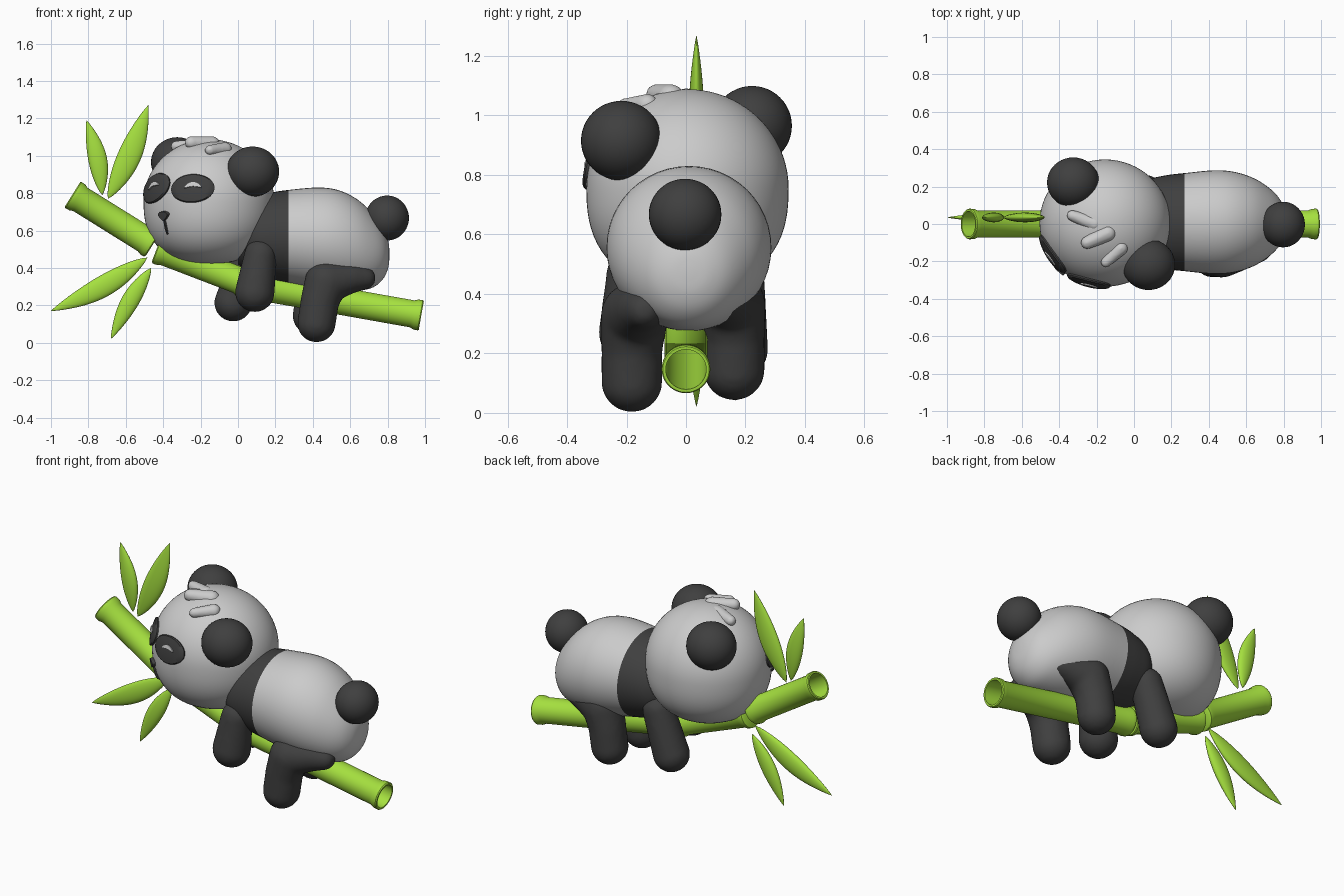
import bpy, bmesh
from math import sin, cos, pi, radians, sqrt
from mathutils import Vector, Matrix

if "Cube" in bpy.data.objects:
    bpy.data.objects.remove(bpy.data.objects["Cube"])


def material(name, rgb):
    m = bpy.data.materials.new(name)
    m.diffuse_color = (*rgb, 1)
    m.use_nodes = True
    m.node_tree.nodes["Principled BSDF"].inputs["Base Color"].default_value = m.diffuse_color
    return m


BLACK = material("black_fur", (0.05, 0.05, 0.05))
GREEN = material("bamboo_green", (0.38, 0.75, 0.05))


def finish(name, bm, mat=None, angle=40):
    bmesh.ops.recalc_face_normals(bm, faces=bm.faces)
    me = bpy.data.meshes.new(name)
    bm.to_mesh(me)
    bm.free()
    me.shade_smooth()
    me.set_sharp_from_angle(angle=radians(angle))
    if mat:
        me.materials.append(mat)
    ob = bpy.data.objects.new(name, me)
    bpy.context.collection.objects.link(ob)
    return ob


def loft(name, rings, mat=None, angle=40):
    bm = bmesh.new()
    vs = [[bm.verts.new(p) for p in r] for r in rings]
    n = len(vs[0])
    for a, b in zip(vs, vs[1:]):
        for i in range(n):
            bm.faces.new((a[i], a[(i + 1) % n], b[(i + 1) % n], b[i]))
    bm.faces.new(vs[0])
    bm.faces.new(vs[-1])
    return finish(name, bm, mat, angle)


def ball(name, centre, size, mat=None):
    bm = bmesh.new()
    bmesh.ops.create_uvsphere(bm, u_segments=40, v_segments=24, radius=1)
    bm.transform(Matrix.Translation(centre) @ Matrix.Diagonal((*size, 1)))
    return finish(name, bm, mat, 180)


def limb(name, pts, mat=None, voxel=0.014):
    """Chain of balls (x, y, z, radius) fused into one soft form."""
    bm = bmesh.new()
    for a, b in zip(pts, pts[1:]):
        for k in range(9):
            x, y, z, r = (p + (q - p) * k / 8 for p, q in zip(a, b))
            bmesh.ops.create_icosphere(bm, subdivisions=3, radius=r,
                                       matrix=Matrix.Translation((x, y, z)))
    ob = finish(name, bm, mat, 180)
    rm = ob.modifiers.new("fuse", 'REMESH')
    rm.mode, rm.voxel_size, rm.use_smooth_shade = 'VOXEL', voxel, True
    sm = ob.modifiers.new("soften", 'SMOOTH')
    sm.factor, sm.iterations = 0.5, 6
    return ob


# Head: round on top, fuller at the cheeks
HC, HR = Vector((-0.155, 0.005, 0.755)), (0.35, 0.34, 0.333)


def on_head(d, off=0.0):
    p = 2.0 if d.z > 0 else 2.45
    rho = sqrt((d.x / HR[0]) ** 2 + (d.y / HR[1]) ** 2)
    s = (rho ** p + (abs(d.z) / HR[2]) ** p) ** (-1 / p)
    return HC + d * (s + off)


bm = bmesh.new()
bmesh.ops.create_uvsphere(bm, u_segments=64, v_segments=40, radius=1)
for v in bm.verts:
    v.co = on_head(v.co.normalized())
finish("head", bm, None, 180)


def patch(name, az, el, a, b, lift, mat=None, roll=0, bend=0, taper=0):
    """Raised domed patch on the head, angles in degrees."""
    rings = []
    for r, off in ((1, -0.02), (1, lift * 0.6), (0.93, lift), (0.7, lift), (0.4, lift), (0.05, lift)):
        ring = []
        for i in range(40):
            t = 2 * pi * i / 40
            x = a * r * cos(t) * (1 + taper * sin(t))
            y = b * r * sin(t) - bend * (r * cos(t)) ** 2
            c, s = cos(radians(roll)), sin(radians(roll))
            A, E = radians(az + x * c - y * s), radians(el + x * s + y * c)
            ring.append(on_head(Vector((cos(E) * cos(A), cos(E) * sin(A), sin(E))), off))
        rings.append(ring)
    loft(name, rings, mat)


# Face: eye patches, closed eyelids, nose, mouth
for side, az, roll in (("left", 211, 15), ("right", 254.5, 2)):
    patch("eye_patch_" + side, az, 12, 20.5, 13, 0.014, BLACK, roll)
    patch("eyelid_" + side, az + 1, 15, 8, 2, 0.02, None, roll, bend=3)
patch("nose", 226, -12.5, 5, 4, 0.018, BLACK, taper=0.6)
patch("mouth", 226, -22, 0.9, 7, 0.01, BLACK)

# Ears and tail
ball("ear_right", (0.078, -0.217, 0.915), (0.142, 0.136, 0.134), BLACK)
ball("ear_left", (-0.325, 0.222, 0.965), (0.14, 0.134, 0.134), BLACK)
ball("tail", (0.797, -0.003, 0.667), (0.117, 0.122, 0.12), BLACK)

# Hair tuft
for i, (a, b) in enumerate((((-0.21, 0.0, 1.05, 0.042), (-0.33, 0.045, 1.05, 0.03)),
                            ((-0.14, -0.05, 1.06, 0.045), (-0.25, -0.1, 1.07, 0.035)),
                            ((-0.07, -0.13, 1.035, 0.038), (-0.15, -0.205, 1.03, 0.028)))):
    limb("hair_%d" % i, [a, b], None, 0.008)

# Torso sections: x, bottom z, top z, half width
SEC = [(0.0, 0.42, 0.70, 0.15), (0.08, 0.36, 0.765, 0.225), (0.17, 0.335, 0.80, 0.25),
       (0.27, 0.315, 0.817, 0.262), (0.43, 0.285, 0.83, 0.277), (0.54, 0.275, 0.815, 0.268),
       (0.64, 0.278, 0.765, 0.235), (0.72, 0.295, 0.69, 0.185), (0.775, 0.34, 0.615, 0.13),
       (0.803, 0.40, 0.545, 0.07), (0.81, 0.46, 0.49, 0.014)]


def smooth_sections(first, last):
    out = []
    for i in range(first, last):
        p = [SEC[max(0, min(len(SEC) - 1, i + k))] for k in (-1, 0, 1, 2)]
        for k in range(5 if i == last - 1 else 4):
            t = k / 4
            out.append([b + 0.5 * t * (c - a + t * (2 * a - 5 * b + 4 * c - d + t * (3 * (b - c) + d - a)))
                        for a, b, c, d in zip(*p)])
    return [[(x, 0.01 + w * cos(2 * pi * j / 48),
              (lo + hi) / 2 + (hi - lo) / 2 * sin(2 * pi * j / 48)) for j in range(48)]
            for x, lo, hi, w in out]


loft("chest_band", smooth_sections(0, 3), BLACK, 60)
loft("body", smooth_sections(3, len(SEC) - 1), None, 60)

# Dangling arms and legs
limb("arm_right", [(0.12, -0.18, 0.47, 0.088), (0.09, -0.188, 0.27, 0.107)], BLACK)
limb("arm_left", [(0.06, 0.175, 0.46, 0.09), (-0.025, 0.175, 0.215, 0.103)], BLACK)
for name, sy, dx, dz in (("leg_right", -1, 0, 0), ("leg_left", 1, -0.025, 0.04)):
    path = ((0.42, 0.187, 0.105, 0.104), (0.437, 0.187, 0.22, 0.104), (0.47, 0.178, 0.325, 0.115),
            (0.60, 0.16, 0.345, 0.082), (0.675, 0.145, 0.345, 0.062))
    limb(name, [(x + dx, sy * y + (0.005 if sy < 0 else -0.025), z + dz, r) for x, y, z, r in path], BLACK)


# Bamboo stem: three flared segments, the outer ends hollow
def stem(name, a, b, hollow):
    a, b = Vector((a[0], 0, a[1])), Vector((b[0], 0, b[1]))
    L, d = (b - a).length, (b - a).normalized()
    u = Vector((0, 1, 0))
    v = d.cross(u)
    prof = [(0, 0.068), (0.006, 0.08), (0.025, 0.081), (0.05, 0.073),
            (L - 0.05, 0.073), (L - 0.03, 0.081), (L - 0.006, 0.082), (L, 0.078)]
    if hollow:
        prof += [(L, 0.068), (0.06, 0.066)]
    loft(name, [[a + d * t + (u * cos(2 * pi * i / 40) + v * sin(2 * pi * i / 40)) * r
                 for i in range(40)] for t, r in prof], GREEN, 35)


stem("bamboo_upper", (-0.455, 0.525), (-0.885, 0.793), True)
stem("bamboo_middle", (-0.435, 0.502), (0.045, 0.318), False)
stem("bamboo_lower", (0.045, 0.312), (0.98, 0.146), True)


# Leaves: pointed lens shapes with a slight sideways bow
def leaf(name, base, tip, width, bow):
    a, b = Vector((base[0], 0.035, base[1])), Vector((tip[0], 0.035, tip[1]))
    side = (b - a).cross(Vector((0, 1, 0))).normalized()
    rings = []
    for k in range(25):
        t = k / 24
        w = max(0.003, sin(pi * t ** 0.9) ** 0.85)
        c = a.lerp(b, t) + side * bow * sin(pi * t)
        rings.append([c + side * cos(2 * pi * i / 24) * w * width / 2
                      + Vector((0, sin(2 * pi * i / 24) * w * 0.026, 0)) for i in range(24)])
    loft(name, rings, GREEN, 60)


leaf("leaf_top_left", (-0.725, 0.79), (-0.81, 1.19), 0.10, -0.015)
leaf("leaf_top_right", (-0.695, 0.77), (-0.48, 1.27), 0.125, -0.015)
leaf("leaf_low_left", (-0.485, 0.455), (-1.0, 0.17), 0.115, 0.02)
leaf("leaf_low_right", (-0.465, 0.40), (-0.68, 0.02), 0.095, -0.01)
